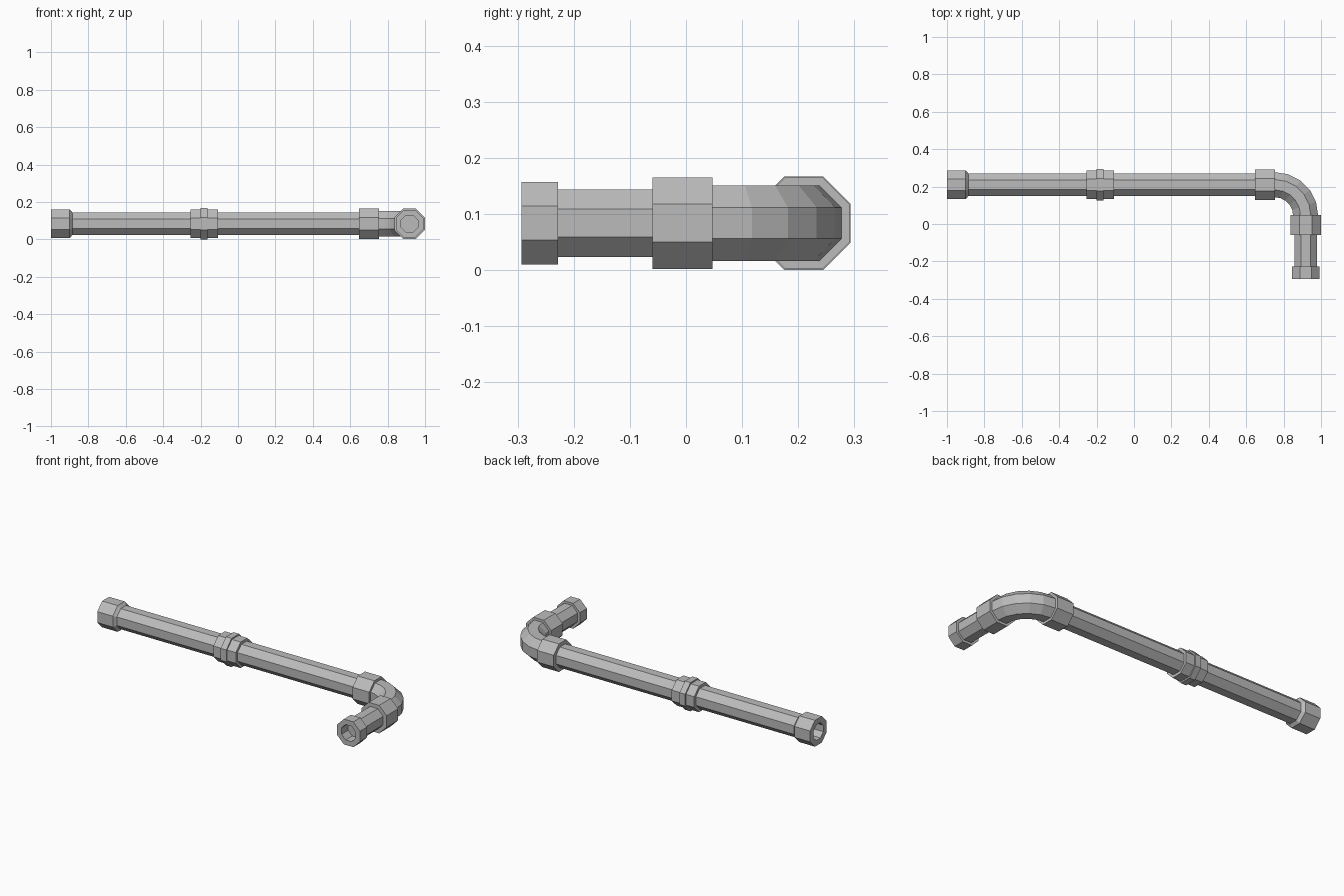
import bpy, bmesh, math
from mathutils import Vector

cube = bpy.data.objects.get("Cube")
if cube:
    bpy.data.objects.remove(cube)

SIDES = 8
AXIS_Z, LONG_Y, SHORT_X = 0.0835, 0.21, 0.9175

metal = bpy.data.materials.new("grey metal")
metal.use_nodes = True
GREY = (0.5, 0.5, 0.5, 1)
metal.diffuse_color = GREY
metal.node_tree.nodes["Principled BSDF"].inputs["Base Color"].default_value = GREY


def loft(name, rings):
    """Skin octagonal rings given as (centre, direction angle, apothem), capping both ends."""
    bm = bmesh.new()
    loops = []
    for centre, angle, apothem in rings:
        side = Vector((-math.sin(angle), math.cos(angle), 0))
        radius = apothem / math.cos(math.pi / SIDES)
        loop = []
        for i in range(SIDES):
            t = (i + 0.5) * math.tau / SIDES
            offset = side * math.cos(t) + Vector((0, 0, math.sin(t)))
            loop.append(bm.verts.new(Vector(centre) + offset * radius))
        loops.append(loop)
    for a, b in zip(loops, loops[1:]):
        for i in range(SIDES):
            j = (i + 1) % SIDES
            bm.faces.new((a[i], a[j], b[j], b[i]))
    bm.faces.new(loops[0])
    bm.faces.new(loops[-1])
    bmesh.ops.recalc_face_normals(bm, faces=bm.faces)
    mesh = bpy.data.meshes.new(name)
    bm.to_mesh(mesh)
    bm.free()
    mesh.materials.append(metal)
    bpy.context.collection.objects.link(bpy.data.objects.new(name, mesh))


def along_x(name, profile):
    loft(name, [((x, LONG_Y, AXIS_Z), 0, r) for x, r in profile])


def along_y(name, profile):
    loft(name, [((SHORT_X, y, AXIS_Z), -math.pi / 2, r) for y, r in profile])


# Long run: open end fitting, two pipes and the stepped coupling
along_x("long_end_fitting", [(-0.885, 0.06), (-0.9, 0.0765), (-1, 0.0765),
                             (-1, 0.045), (-0.9, 0.045)])
along_x("long_pipe", [(-0.895, 0.06), (0.68, 0.06)])
along_x("coupling", [(-0.253, 0.0755), (-0.2, 0.0755), (-0.2, 0.0835),
                     (-0.164, 0.0835), (-0.164, 0.0755), (-0.108, 0.0755)])
along_x("long_elbow_collar", [(0.648, 0.0815), (0.755, 0.0815)])

# Quarter-turn elbow
BEND, STEPS = 0.164, 5
elbow = []
for k in range(STEPS + 1):
    a = k / STEPS * math.pi / 2
    centre = (SHORT_X - BEND + BEND * math.sin(a), LONG_Y - BEND + BEND * math.cos(a), AXIS_Z)
    elbow.append((centre, -a, 0.067))
loft("elbow", elbow)

# Short run: collar, pipe and open end fitting
along_y("short_elbow_collar", [(0.047, 0.0815), (-0.06, 0.0815)])
along_y("short_pipe", [(-0.05, 0.06), (-0.231, 0.06)])
along_y("short_end_fitting", [(-0.228, 0.0735), (-0.293, 0.0735),
                              (-0.293, 0.045), (-0.232, 0.045)])
